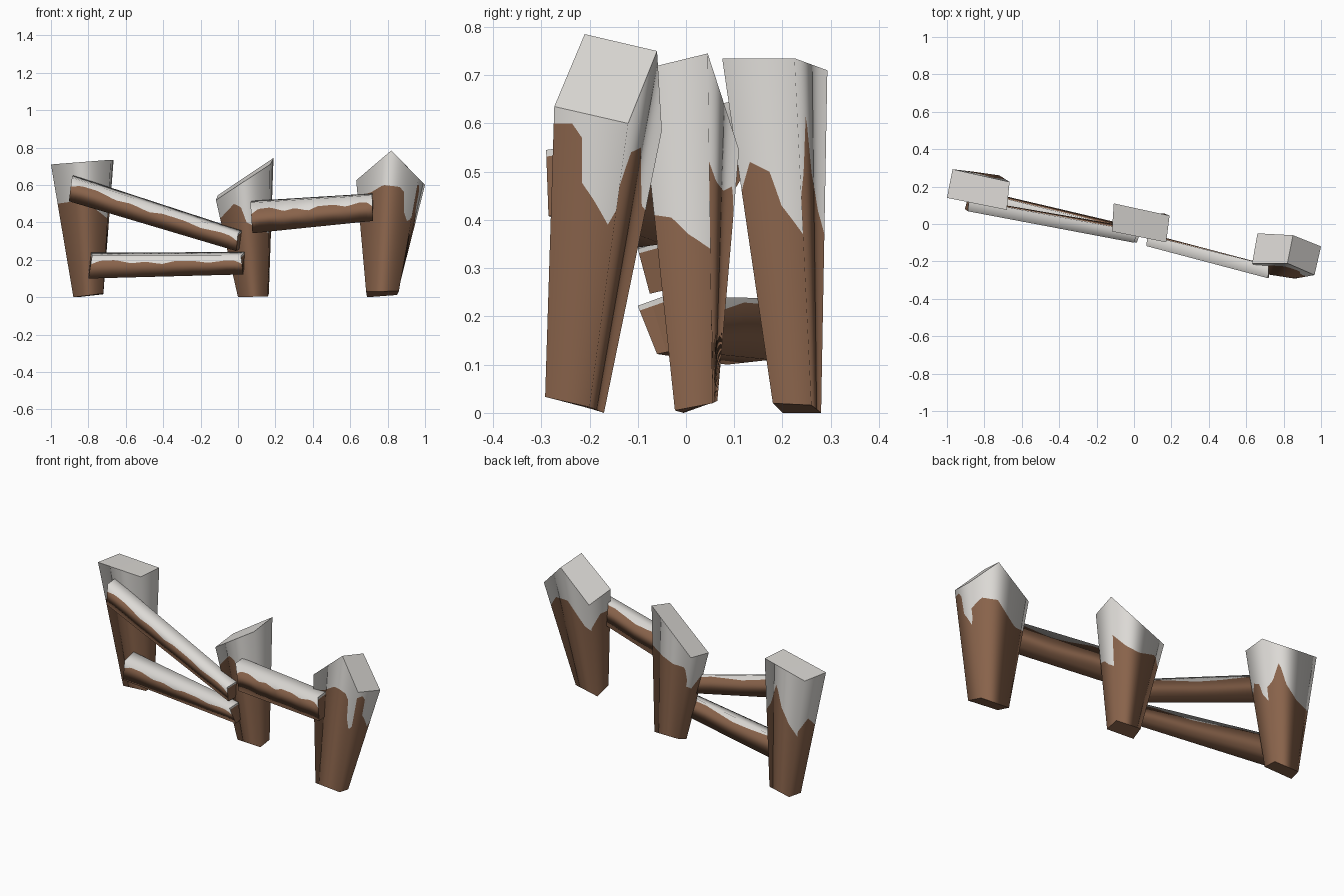
import bpy
from mathutils import Vector

if "Cube" in bpy.data.objects:
    bpy.data.objects.remove(bpy.data.objects["Cube"])


def flat_colour(name, rgb):
    m = bpy.data.materials.new(name)
    m.diffuse_color = (*rgb, 1)
    m.use_nodes = True
    m.node_tree.nodes["Principled BSDF"].inputs["Base Color"].default_value = m.diffuse_color
    return m


WOOD = flat_colour("brown wood", (0.25, 0.125, 0.07))
SNOW = flat_colour("pale snow", (0.72, 0.70, 0.67))


def curve(points, u):
    """Piecewise linear height of the snow edge at u."""
    for (a, ha), (b, hb) in zip(points, points[1:]):
        if u <= b:
            return ha + (hb - ha) * (u - a) / (b - a)
    return points[-1][1]


def block(name, bottom, top, edges, cols, ridge=None, rail=False):
    """Four-sided block, corners front-left, front-right, back-right, back-left.
    Each wall is split along its snow edge (z for posts, fraction for rails)."""
    B = [Vector(p) for p in bottom]
    T = [Vector(p) for p in top]
    mids = {0: (T[0] + T[1]) / 2, 2: (T[2] + T[3]) / 2}
    if ridge:
        mids = {0: Vector(ridge[0]), 2: Vector(ridge[1])}
    verts, faces, mats, kinds = [], [], [], []

    def add(p):
        verts.append(p)
        return len(verts) - 1

    def face(ids, mat, kind):
        faces.append(ids)
        mats.append(mat)
        kinds.append(kind)

    # shared bottom and top rings
    low, high = [], []
    for k in range(4):
        n, j = cols[k], (k + 1) % 4
        for i in range(n):
            u = i / n
            low.append(add(B[k].lerp(B[j], u)))
            if k in mids:
                p = T[k].lerp(mids[k], 2 * u) if u < 0.5 else mids[k].lerp(T[j], 2 * u - 1)
            else:
                p = T[k].lerp(T[j], u)
            high.append(add(p))
    total = len(low)
    start = [sum(cols[:k]) for k in range(5)]

    # walls: wood below the snow edge, snow above
    for k in range(4):
        row = []
        for i in range(cols[k] + 1):
            r = (start[k] + i) % total
            b, t = verts[low[r]], verts[high[r]]
            h = curve(edges[k], i / cols[k])
            f = h if rail else (h - b.z) / (t.z - b.z)
            row.append(add(b.lerp(t, min(max(f, 0.03), 0.97))))
        for i in range(cols[k]):
            r, s = (start[k] + i) % total, (start[k] + i + 1) % total
            kind = "flat" if rail and k in (1, 3) else "round"
            face((low[r], low[s], row[i + 1], row[i]), 0, kind)
            face((row[i], row[i + 1], high[s], high[r]), 1, kind)

    # bottom, and top in two halves either side of the ridge
    cap = "round" if rail else "flat"
    face(low[::-1], 0, cap)
    a, c = cols[0] // 2, start[2] + cols[2] // 2
    face(high[a:c + 1], 1, cap)
    face(high[c:] + high[:a + 1], 1, cap)

    me = bpy.data.meshes.new(name)
    me.from_pydata([tuple(v) for v in verts], [], faces)
    me.materials.append(WOOD)
    me.materials.append(SNOW)
    for p, m in zip(me.polygons, mats):
        p.material_index = m
        p.use_smooth = True
    me.update()

    # soft corners: walls shade as if round about the long axis
    if rail:
        p0 = (B[0] + B[3] + T[0] + T[3]) / 4
        p1 = (B[1] + B[2] + T[1] + T[2]) / 4
    else:
        p0 = sum(B, Vector()) / 4
        p1 = sum(T, Vector()) / 4
    axis = (p1 - p0).normalized()
    normals = [None] * len(me.loops)
    for p, kind in zip(me.polygons, kinds):
        for li in p.loop_indices:
            d = verts[me.loops[li].vertex_index] - p0
            d = d - axis * d.dot(axis)
            flat = kind == "flat" or d.length < 1e-4
            normals[li] = p.normal.copy() if flat else d.normalized()
    me.normals_split_custom_set([tuple(n) for n in normals])
    ob = bpy.data.objects.new(name, me)
    bpy.context.collection.objects.link(ob)
    return ob


POST_COLS = (24, 20, 24, 20)
RAIL_COLS = (40, 2, 40, 2)

# left post
block("left_post",
      [(-.88, .20, .0), (-.72, .18, .02), (-.72, .26, .016), (-.86, .28, .0)],
      [(-1.0, .14, .71), (-.68, .075, .735), (-.665, .225, .735), (-.97, .293, .71)],
      [[(0, .5), (.25, .51), (.6, .5), (1, .42)],
       [(0, .46), (.2, .52), (.5, .5), (.65, .43), (1, .37)],
       [(0, .45), (.15, .5), (.3, .62), (.45, .5), (.7, .42), (1, .37)],
       [(0, .4), (.5, .46), (1, .4)]], POST_COLS)

# middle post with a slanted top
block("middle_post",
      [(0, -.005, 0), (.16, -.023, .005), (.165, .055, .02), (.01, .065, .025)],
      [(-.118, -.04, .52), (.172, -.098, .71), (.19, .045, .745), (-.108, .11, .545)],
      [[(0, .42), (.3, .5), (.42, .48), (.5, .4), (1, .34)],
       [(0, .41), (.3, .405), (.6, .37), (1, .34)],
       [(0, .52), (.3, .48), (.6, .46), (.9, .47), (1, .4)],
       [(0, .36), (.4, .33), (1, .4)]], POST_COLS)

# right post with a ridged top
block("right_post",
      [(.685, -.265, .03), (.86, -.292, .033), (.85, -.20, .012), (.69, -.17, .0)],
      [(.632, -.21, .625), (.965, -.273, .635), (1.0, -.12, .6), (.66, -.05, .585)],
      [[(0, .54), (.2, .56), (.4, .6), (.7, .59), (.8, .56), (.83, .46), (.93, .4), (1, .43)],
       [(0, .6), (.25, .6), (.4, .57), (.43, .48), (.65, .44), (.9, .39), (1, .42)],
       [(0, .47), (.2, .54), (.5, .55), (.7, .48), (.85, .43), (1, .42)],
       [(0, .43), (.5, .5), (1, .5)]], POST_COLS,
      ridge=[(.82, -.21, .785), (.85, -.06, .75)])

# rails: wavy snow on front and back, bare ends
WAVE = [(0, .62), (.06, .78), (.16, .8), (.27, .65), (.36, .72), (.47, .6),
        (.55, .73), (.68, .74), (.78, .64), (.9, .76), (.96, .74), (1, .55)]
BACK = [(0, .85), (.2, .9), (.45, .75), (.6, .8), (.8, .92), (1, .9)]
BARE = [(0, .9), (1, .9)]
RAIL_EDGES = [WAVE, BARE, BACK, BARE]

block("upper_left_rail",
      [(-.904, .08, .513), (-.01, -.075, .247), (.01, -.02, .26), (-.89, .135, .52)],
      [(-.888, .068, .64), (.0, -.1, .34), (.02, -.04, .357), (-.882, .128, .652)],
      RAIL_EDGES, RAIL_COLS, rail=True)

block("lower_left_rail",
      [(-.80, .085, .10), (.028, -.06, .122), (.03, -.02, .13), (-.80, .175, .11)],
      [(-.78, .07, .222), (.015, -.1, .222), (.035, -.045, .242), (-.785, .16, .238)],
      RAIL_EDGES, RAIL_COLS, rail=True)

block("right_rail",
      [(.077, -.105, .342), (.722, -.285, .408), (.722, -.22, .415), (.077, -.05, .35)],
      [(.066, -.118, .505), (.717, -.29, .545), (.72, -.22, .555), (.072, -.06, .515)],
      RAIL_EDGES, RAIL_COLS, rail=True)
